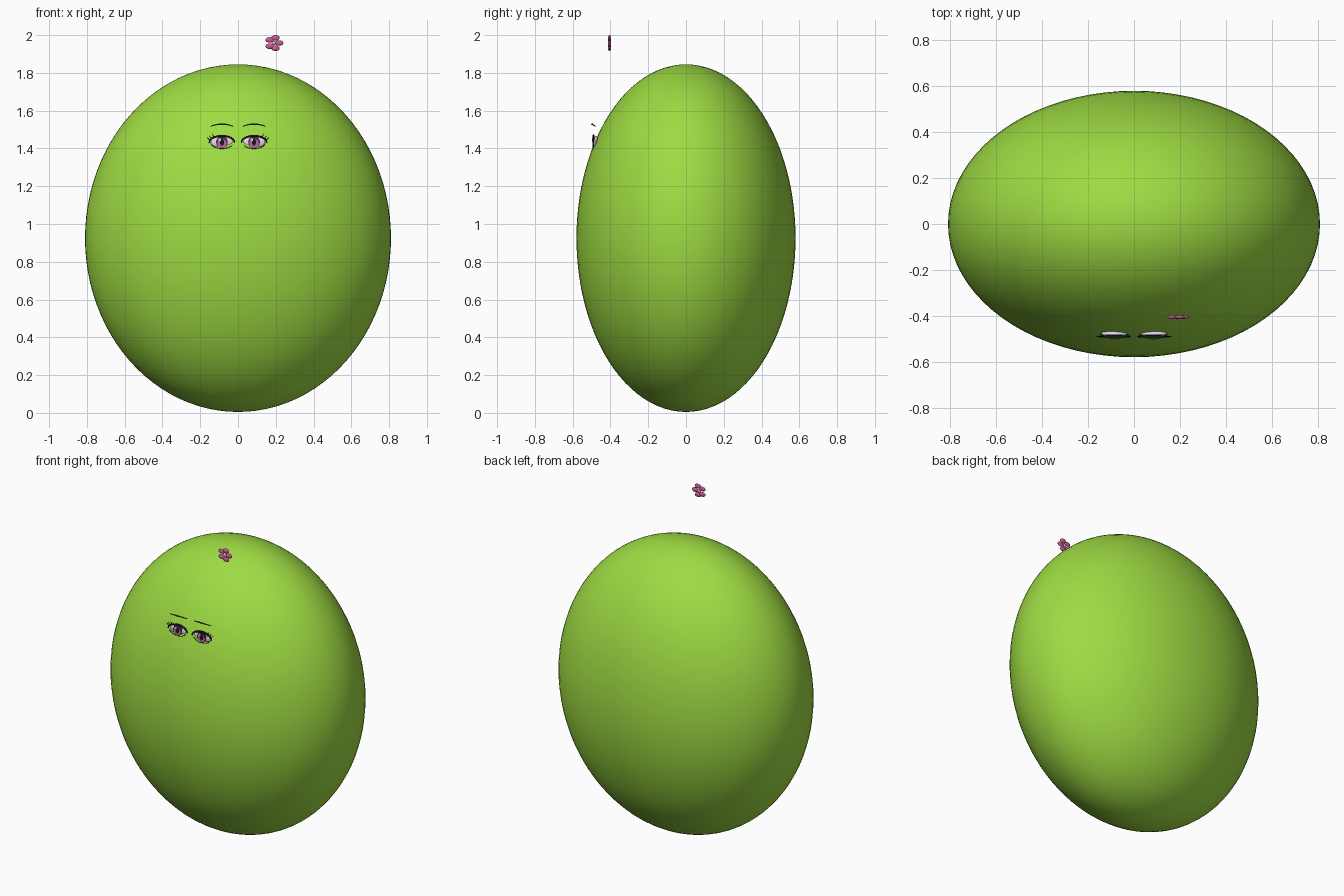
import bpy
from math import cos, sin, pi, radians

cube = bpy.data.objects.get("Cube")
if cube:
    bpy.data.objects.remove(cube)


def material(name, rgb):
    m = bpy.data.materials.new(name)
    m.use_nodes = True
    m.diffuse_color = (*rgb, 1)
    m.node_tree.nodes["Principled BSDF"].inputs["Base Color"].default_value = (*rgb, 1)
    return m


GREEN = material("leaf green", (0.34, 0.71, 0.055))
DARK_GREEN = material("dark green", (0.06, 0.12, 0.015))
BLACK = material("lash black", (0.01, 0.008, 0.012))
WHITE = material("eye white", (0.8, 0.72, 0.8))
PLUM = material("dark plum", (0.09, 0.02, 0.08))
PINK = material("iris pink", (0.5, 0.14, 0.36))
ROSE = material("petal rose", (0.6, 0.11, 0.32))
PALE = material("flower centre pale", (0.75, 0.45, 0.55))


def ball(name, loc, scale, mat, segments=24, rings=12):
    bpy.ops.mesh.primitive_uv_sphere_add(segments=segments, ring_count=rings, radius=1, location=loc)
    ob = bpy.context.object
    ob.name = name
    ob.scale = scale
    bpy.ops.object.transform_apply(location=False, rotation=False, scale=True)
    bpy.ops.object.shade_smooth()
    ob.data.materials.append(mat)
    return ob


def disc(name, x, z, rx, rz, front, mat, depth=0.006):
    """Flat oval plate whose outer face lies at y = front."""
    bpy.ops.mesh.primitive_cylinder_add(vertices=28, radius=1, depth=1,
                                        location=(x, front + depth / 2, z),
                                        rotation=(pi / 2, 0, 0))
    ob = bpy.context.object
    ob.name = name
    ob.scale = (rx, rz, depth)
    bpy.ops.object.transform_apply(location=False, rotation=True, scale=True)
    ob.data.materials.append(mat)
    return ob


def stroke(name, points, width, mat):
    """Tapered tube; each point is x, y, z, relative thickness."""
    data = bpy.data.curves.new(name, "CURVE")
    data.dimensions = "3D"
    data.bevel_depth = width
    data.bevel_resolution = 1
    data.use_fill_caps = True
    line = data.splines.new("POLY")
    line.points.add(len(points) - 1)
    for p, (x, y, z, r) in zip(line.points, points):
        p.co = (x, y, z, 1)
        p.radius = r
    data.materials.append(mat)
    ob = bpy.data.objects.new(name, data)
    bpy.context.collection.objects.link(ob)
    return ob


# Egg-shaped body
ball("body", (0, 0, 0.925), (0.81, 0.58, 0.92), GREEN, 80, 48)

# Eyes and brows, mirrored across x = 0
for side, s in (("left", 1), ("right", -1)):
    cx, cz = s * 0.085, 1.433
    ball(side + "_eye_white", (cx, -0.478, cz), (0.06, 0.013, 0.034), WHITE)
    disc(side + "_iris_rim", cx, cz, 0.031, 0.034, -0.492, PLUM)
    disc(side + "_iris", cx, cz - 0.007, 0.025, 0.025, -0.4935, PINK)
    disc(side + "_pupil", cx, cz, 0.011, 0.018, -0.495, BLACK)
    disc(side + "_eye_shine", cx - 0.012, cz + 0.013, 0.007, 0.008, -0.4965, WHITE)

    # Upper lid line, thickest in the middle
    lid = []
    for i in range(15):
        a = pi * i / 14
        lid.append((cx + s * 0.068 * cos(a), -0.49, cz - 0.004 + 0.038 * sin(a),
                    0.5 + 0.7 * sin(a)))
    stroke(side + "_upper_lid", lid, 0.005, BLACK)

    # Lower lid line
    low = []
    for i in range(9):
        a = radians(200 + 140 * i / 8)
        low.append((cx + s * 0.06 * cos(a), -0.493, cz + 0.034 * sin(a), 1))
    stroke(side + "_lower_lid", low, 0.002, BLACK)

    # Outer lashes
    for i, a in enumerate((15, 32, 50)):
        dx, dz = cos(radians(a)), sin(radians(a))
        x0, z0 = cx + s * 0.064 * dx, cz + 0.036 * dz
        stroke(f"{side}_lash_{i + 1}",
               [(x0, -0.49, z0, 1), (x0 + s * 0.018 * dx, -0.49, z0 + 0.018, 0.2)],
               0.004, BLACK)

    # Thin arched brow
    brow = []
    for i in range(13):
        t = i / 6 - 1
        brow.append((cx + s * 0.06 * t, -0.498 + 0.02 * t * t, 1.529 - 0.012 * t * t,
                     1.1 - 0.5 * abs(t)))
    stroke(side + "_brow", brow, 0.004, DARK_GREEN)

# Small five-petal flower
fx, fy, fz = 0.19, -0.405, 1.958
for i in range(5):
    a = 2 * pi * i / 5
    ball(f"petal_{i + 1}", (fx + 0.028 * cos(a), fy, fz + 0.029 * sin(a)),
         (0.022, 0.008, 0.0145), ROSE)
ball("flower_centre", (fx, fy, fz), (0.012, 0.009, 0.011), PALE)
